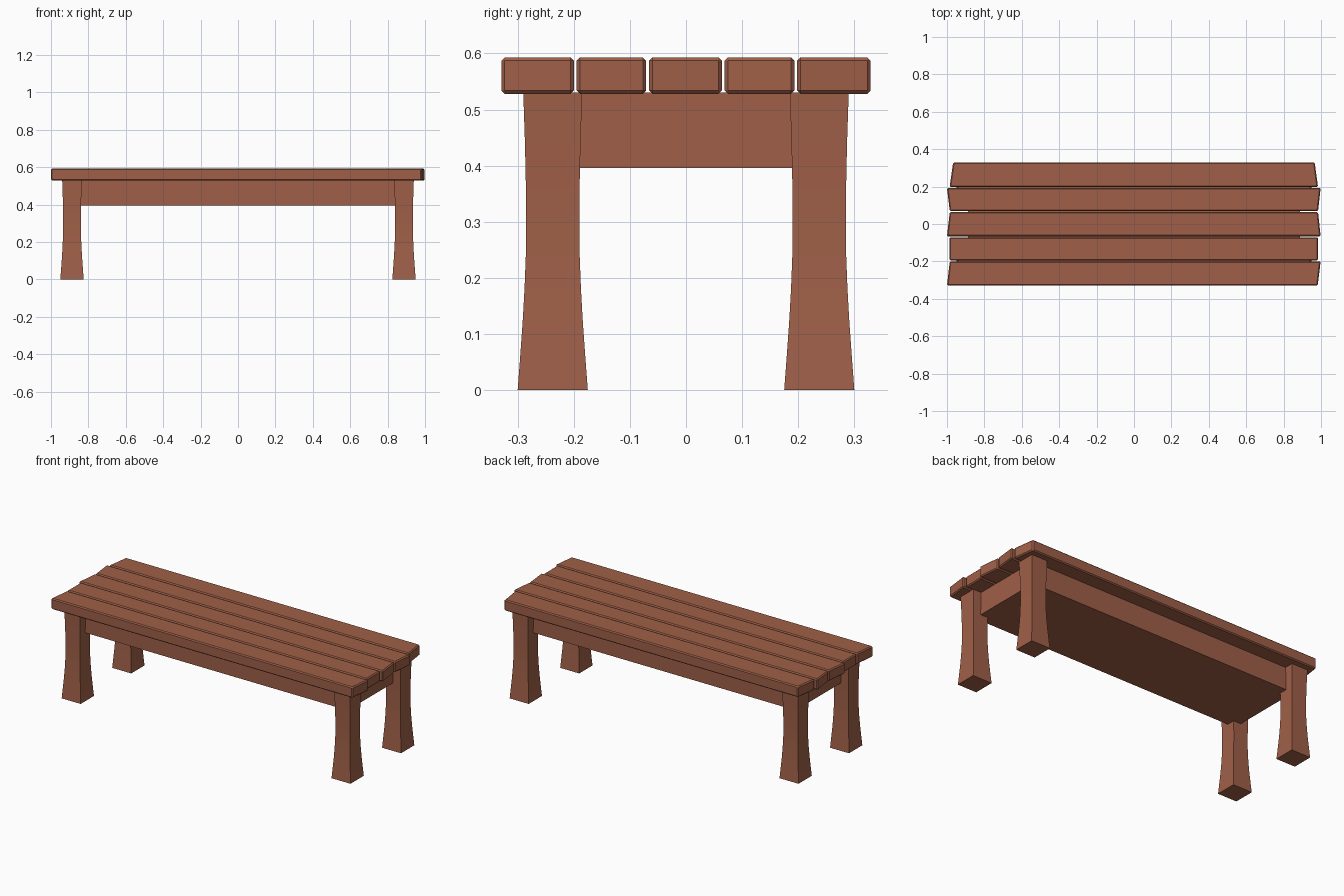
import bpy, bmesh

if "Cube" in bpy.data.objects:
    bpy.data.objects.remove(bpy.data.objects["Cube"])

wood = bpy.data.materials.new("brown wood")
wood.diffuse_color = (0.35, 0.117, 0.065, 1)
wood.use_nodes = True
wood.node_tree.nodes["Principled BSDF"].inputs["Base Color"].default_value = wood.diffuse_color


def loft(name, rings, bevel=0):
    """Closed solid through four-sided rings, listed from bottom to top."""
    bm = bmesh.new()
    loops = [[bm.verts.new(p) for p in ring] for ring in rings]
    for a, b in zip(loops, loops[1:]):
        for i in range(4):
            j = (i + 1) % 4
            bm.faces.new((a[i], a[j], b[j], b[i]))
    bm.faces.new(loops[0][::-1])
    bm.faces.new(loops[-1])
    if bevel:
        bmesh.ops.bevel(bm, geom=bm.edges[:], offset=bevel, segments=1,
                        affect='EDGES', profile=0.5)
    bmesh.ops.recalc_face_normals(bm, faces=bm.faces[:])
    mesh = bpy.data.meshes.new(name)
    bm.to_mesh(mesh)
    bm.free()
    mesh.materials.append(wood)
    ob = bpy.data.objects.new(name, mesh)
    bpy.context.collection.objects.link(ob)
    return ob


def rect(x0, x1, y0, y1, z):
    return [(x0, y0, z), (x1, y0, z), (x1, y1, z), (x0, y1, z)]


# Seat slats: y range, then left/right ends at the front edge and back edge
slats = [
    (-0.329, -0.200, -1.000, 0.982, -0.985, 0.998),
    (-0.195, -0.071, -0.986, 0.984, -0.986, 0.984),
    (-0.066, 0.064, -1.000, 0.998, -0.985, 0.984),
    (0.069, 0.193, -0.985, 0.984, -1.000, 0.998),
    (0.198, 0.329, -0.986, 0.984, -0.967, 0.966),
]
for n, (y0, y1, fl, fr, bl, br) in enumerate(slats, 1):
    loft(f"seat_slat_{n}",
         [[(fl, y0, z), (fr, y0, z), (br, y1, z), (bl, y1, z)]
          for z in (0.528, 0.593)], bevel=0.006)

# Solid frame under the seat
loft("seat_frame", [rect(-0.8875, 0.8875, -0.2375, 0.2375, z)
                    for z in (0.396, 0.530)])

# Square legs, flared towards the foot: (height, half width)
profile = [(0, 0.0625), (0.06, 0.058), (0.12, 0.0537), (0.18, 0.0503),
           (0.24, 0.048), (0.30, 0.0473), (0.36, 0.0478), (0.44, 0.0495),
           (0.53, 0.0525)]
for sx, side in ((-1, "left"), (1, "right")):
    for sy, end in ((-1, "front"), (1, "back")):
        cx, cy = sx * 0.8875, sy * 0.2375
        loft(f"{end}_{side}_leg",
             [rect(cx - h, cx + h, cy - h, cy + h, z) for z, h in profile])
